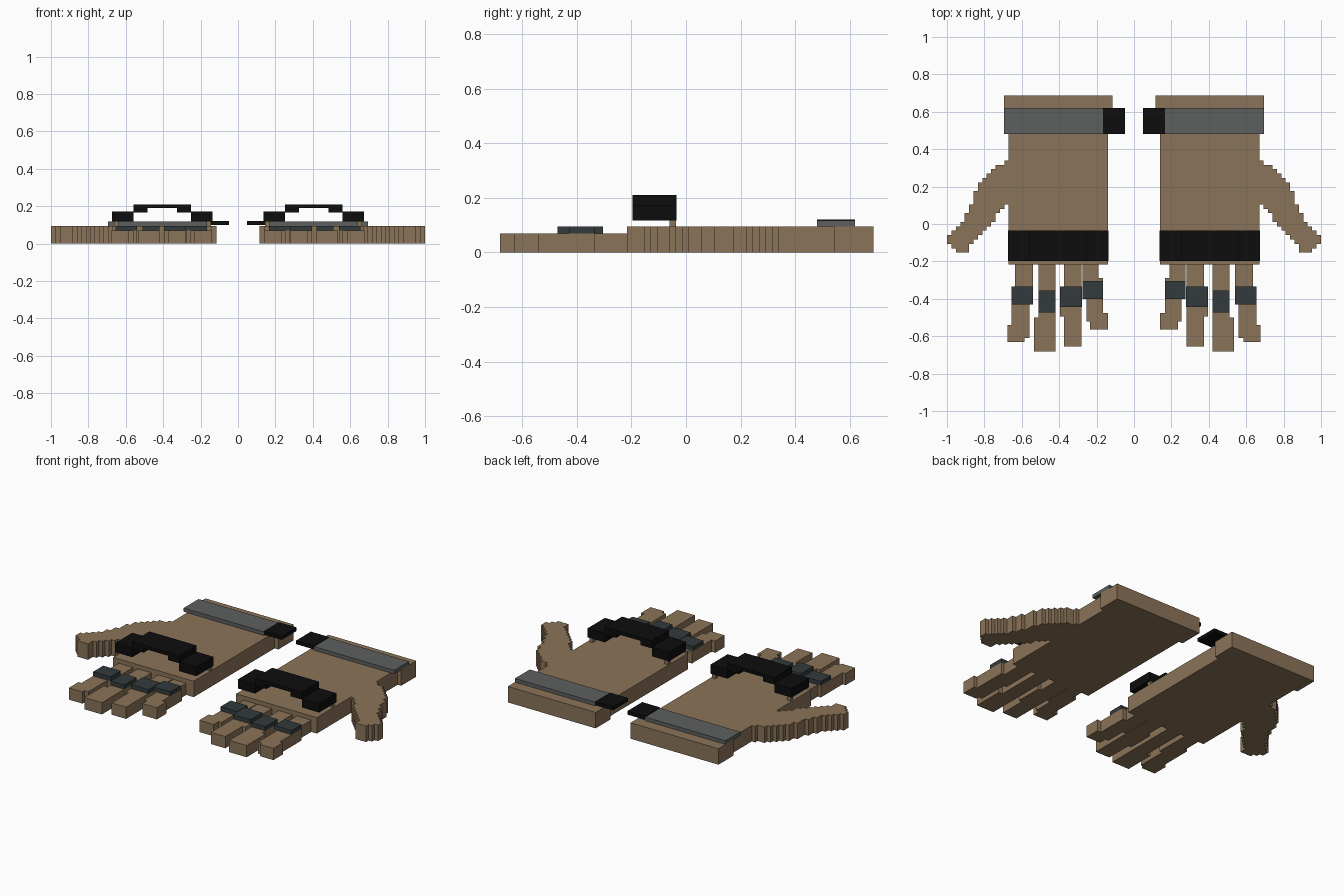
import bpy, bmesh
from mathutils import Vector

cube = bpy.data.objects.get("Cube")
if cube:
    bpy.data.objects.remove(cube)


def material(name, rgb):
    m = bpy.data.materials.new(name)
    m.use_nodes = True
    m.diffuse_color = (*rgb, 1)
    m.node_tree.nodes["Principled BSDF"].inputs["Base Color"].default_value = (*rgb, 1)
    return m


tan = material("tan leather", (0.258, 0.174, 0.098))
grey = material("grey strap", (0.107, 0.117, 0.112))
slate = material("slate pad", (0.033, 0.044, 0.045))
black = material("black plastic", (0.004, 0.004, 0.004))


def prism(name, points, depth, mat):
    """Extrude a flat outline along depth, then mirror it to the other glove."""
    bm = bmesh.new()
    face = bm.faces.new([bm.verts.new(p) for p in points])
    ext = bmesh.ops.extrude_face_region(bm, geom=[face])
    bmesh.ops.translate(bm, vec=Vector(depth),
                        verts=[g for g in ext["geom"] if isinstance(g, bmesh.types.BMVert)])
    bmesh.ops.recalc_face_normals(bm, faces=bm.faces[:])
    mesh = bpy.data.meshes.new(name)
    bm.to_mesh(mesh)
    bm.free()
    mesh.materials.append(mat)
    ob = bpy.data.objects.new(name, mesh)
    bpy.context.collection.objects.link(ob)
    mod = ob.modifiers.new("other glove", 'MIRROR')
    mod.use_mirror_merge = False
    return ob


def stepped(name, y, rows, z0, z1, mat):
    """Prism whose plan is a stack of rows (end y, inner x, outer x)."""
    inner, outer = [], []
    for end, a, b in rows:
        for side, x in ((inner, a), (outer, b)):
            if side and side[-1][0] == x:
                side[-1] = (x, end, z0)
            else:
                side += [(x, y, z0), (x, end, z0)]
        y = end
    return prism(name, inner + outer[::-1], (0, 0, z1 - z0), mat)


def box(name, x0, x1, y0, y1, z0, z1, mat):
    return stepped(name, y1, [(y0, x0, x1)], z0, z1, mat)


def lerp(y, path):
    for (ya, xa), (yb, xb) in zip(path, path[1:]):
        if y >= yb:
            return xa + (xb - xa) * (ya - y) / (ya - yb)
    return path[-1][1]


# Hand and cuff
PALM = 0.095
stepped("palm_and_cuff", 0.687, [(0.545, 0.115, 0.695), (-0.217, 0.14, 0.672)], 0, PALM, tan)

# Thumb with a staircase outline
STEP = 0.0235
outer_edge = [(0.34, 0.68), (0.3, 0.745), (0.22, 0.83), (0.12, 0.86), (0, 0.93),
              (-0.07, 0.99), (-0.1, 0.99), (-0.13, 0.96), (-0.17, 0.93)]
inner_edge = [(0.34, 0.67), (0.11, 0.67), (0.06, 0.72), (0, 0.77), (-0.05, 0.81),
              (-0.1, 0.86), (-0.14, 0.89), (-0.17, 0.895)]
rows, y = [], 0.34
while y > -0.15:
    mid = y - STEP / 2
    y -= STEP
    a = max(0.67, 0.67 + STEP * round((lerp(mid, inner_edge) - 0.67) / STEP))
    b = min(1.0, 0.67 + STEP * round((lerp(mid, outer_edge) - 0.67) / STEP))
    rows.append((y, a, max(b, a + STEP)))
stepped("thumb", 0.34, rows, 0, PALM, tan)

# Fingers, each with a pad (x0, x1, y0, y1)
FINGER = 0.07
fingers = {
    "little": ([(-0.29, 0.19, 0.275), (-0.4, 0.165, 0.275), (-0.475, 0.165, 0.255),
                (-0.52, 0.14, 0.255), (-0.565, 0.14, 0.235)], (0.165, 0.275, -0.4, -0.305)),
    "ring": ([(-0.335, 0.28, 0.375), (-0.495, 0.28, 0.395), (-0.655, 0.28, 0.375)],
             (0.278, 0.395, -0.445, -0.335)),
    "middle": ([(-0.5, 0.42, 0.51), (-0.683, 0.42, 0.535)], (0.42, 0.51, -0.472, -0.355)),
    "index": ([(-0.335, 0.54, 0.635), (-0.43, 0.54, 0.655), (-0.54, 0.56, 0.655),
               (-0.61, 0.56, 0.675), (-0.63, 0.585, 0.675)], (0.54, 0.655, -0.43, -0.335)),
}
for name, (rows, pad) in fingers.items():
    stepped(name + "_finger", -0.217, rows, 0, FINGER, tan)
    box(name + "_pad", *pad, FINGER, PALM, slate)

# Wrist strap and its pull tab
box("wrist_strap", 0.165, 0.695, 0.48, 0.62, PALM, 0.117, grey)
box("strap_tab", 0.047, 0.165, 0.48, 0.62, 0.1, 0.121, black)

# Arched knuckle guard and the small posts holding it
half = [(0.137, 0.118), (0.25, 0.118), (0.25, 0.165), (0.325, 0.165), (0.325, 0.19)]
top = [(0.25, 0.21), (0.25, 0.172), (0.137, 0.172)]
flip = lambda pts: [(0.81 - x, z) for x, z in reversed(pts)]
outline = half + flip(half) + flip(top) + top
prism("knuckle_guard", [(x, -0.197, z) for x, z in outline], (0, 0.162, 0), black)
for name, x in (("inner_guard_post", 0.145), ("outer_guard_post", 0.64)):
    box(name, x, x + STEP, -0.06, -0.036, PALM, 0.118, tan)
